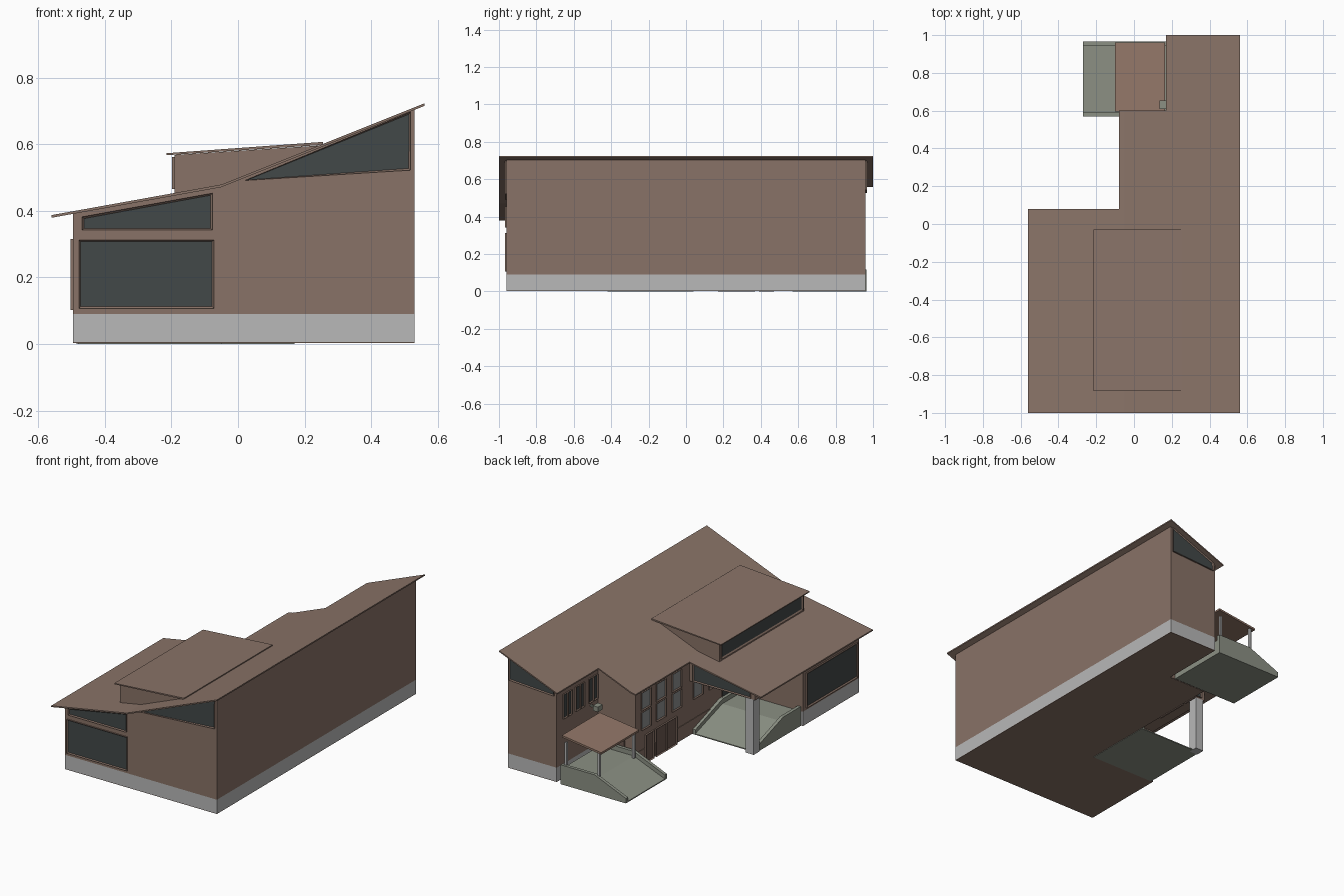
import bpy, bmesh
from mathutils import Vector

if "Cube" in bpy.data.objects:
    bpy.data.objects.remove(bpy.data.objects["Cube"])


def material(name, r, g, b):
    m = bpy.data.materials.new(name)
    m.diffuse_color = (r, g, b, 1)
    m.use_nodes = True
    m.node_tree.nodes["Principled BSDF"].inputs["Base Color"].default_value = m.diffuse_color
    return m


BROWN = material("wall brown", 0.25, 0.17, 0.135)
ROOF = material("roof brown", 0.255, 0.175, 0.14)
CANOPY = material("canopy brown", 0.29, 0.185, 0.14)
DOOR = material("door brown", 0.15, 0.10, 0.08)
GREY = material("base grey", 0.48, 0.48, 0.48)
RAMP = material("ramp grey", 0.26, 0.28, 0.23)
DARK = material("dark glass", 0.055, 0.065, 0.065)
PALE = material("pale glass", 0.27, 0.28, 0.28)


def prism(name, pts, lo, hi, axis, mat, pane=None, sign=1, border=0.01):
    """Extrude a 2D profile along x or y; optional inset pane on the outer end."""
    bm = bmesh.new()
    put = (lambda a, z, d: (a, d, z)) if axis == 'y' else (lambda a, z, d: (d, a, z))
    ends = [[bm.verts.new(put(a, z, d)) for a, z in pts] for d in (lo, hi)]
    n = len(pts)
    bm.faces.new(ends[0])
    bm.faces.new(ends[1])
    for i in range(n):
        j = (i + 1) % n
        bm.faces.new((ends[0][i], ends[0][j], ends[1][j], ends[1][i]))
    bmesh.ops.recalc_face_normals(bm, faces=bm.faces)
    if pane:
        out = Vector(put(0, 0, sign))
        bm.normal_update()
        f = [f for f in bm.faces if f.normal.dot(out) > 0.9]
        bmesh.ops.inset_individual(bm, faces=f, thickness=border, depth=-0.006)
        for face in f:
            face.material_index = 1
    me = bpy.data.meshes.new(name)
    bm.to_mesh(me)
    bm.free()
    me.materials.append(mat)
    if pane:
        me.materials.append(pane)
    ob = bpy.data.objects.new(name, me)
    bpy.context.collection.objects.link(ob)
    return ob


def rect(a0, a1, z0, z1):
    return [(a0, z0), (a1, z0), (a1, z1), (a0, z1)]


def box(name, x0, x1, y0, y1, z0, z1, mat):
    return prism(name, rect(x0, x1, z0, z1), y0, y1, 'y', mat)


def window(name, pts, pos, axis, sign, pane=DARK, border=0.008):
    return prism(name, pts, pos - sign * 0.002, pos + sign * 0.008, axis, BROWN, pane, sign, border)


# Roof height at x: shallow slope on the left, steeper on the right
def rz(x):
    return 0.479 + (x + 0.05) * (0.18 if x < -0.05 else 0.4)


def under_roof(x0, x1, z0, gap=0.004):
    xs = [x0] + ([-0.05] if x0 < -0.05 < x1 else []) + [x1]
    return [(x1, z0), (x0, z0)] + [(x, rz(x) - gap) for x in xs]


# Walls, stone base and floor, stepped back towards the rear
for name, x0, y0, y1 in (("front", -0.495, -0.96, -0.42),
                         ("middle", -0.05, -0.42, 0.56),
                         ("rear", 0.2, 0.56, 0.96)):
    prism(name + "_walls", under_roof(x0, 0.53, 0.09), y0, y1, 'y', BROWN)
    box(name + "_base", x0, 0.53, y0, y1, 0.006, 0.09, GREY)
    box(name + "_floor", x0, 0.53, y0, y1, 0.003, 0.006, BROWN)
box("middle_wall_skirt", -0.053, -0.049, -0.42, 0.56, 0.004, 0.09, BROWN)
box("rear_step_skirt", -0.05, 0.2, 0.559, 0.563, 0.004, 0.09, BROWN)

# Gable over the entrance porch, with its post
prism("porch_gable", under_roof(-0.495, -0.05, 0.335), -0.42, 0.04, 'y', BROWN)
box("porch_post", -0.485, -0.43, -0.015, 0.04, 0, 0.336, GREY)

# Main roof, three steps
for name, x0, y0, y1 in (("front", -0.56, -1, 0.08),
                         ("middle", -0.08, 0.08, 0.6),
                         ("rear", 0.17, 0.6, 1)):
    xs = [x0] + ([-0.05] if x0 < -0.05 else []) + [0.56]
    prof = [(x, rz(x)) for x in xs] + [(x, rz(x) - 0.008) for x in reversed(xs)]
    prism(name + "_roof", prof, y0, y1, 'y', ROOF)

# Dormer with its strip window
prism("dormer_walls", [(-0.19, 0.44), (-0.19, 0.568), (0.245, 0.596), (0.0, 0.485)],
      -0.865, -0.05, 'y', BROWN)
prism("dormer_roof", [(-0.215, 0.567), (-0.215, 0.573), (0.255, 0.607), (0.255, 0.598)],
      -0.885, -0.03, 'y', ROOF)
window("dormer_window", rect(-0.85, -0.065, 0.466, 0.562), -0.19, 'x', -1, border=0.013)

# Large windows on the front, left, rear and porch gable
slanted = [(-0.468, 0.342), (-0.077, 0.342), (-0.077, 0.453), (-0.468, 0.382)]
window("front_lower_window", rect(-0.478, -0.072, 0.107, 0.313), -0.96, 'y', -1)
window("front_upper_window", slanted, -0.96, 'y', -1)
window("front_gable_window", [(0.02, 0.491), (0.518, 0.522), (0.518, 0.697)], -0.96, 'y', -1)
window("porch_gable_window", slanted, 0.04, 'y', 1)
window("rear_gable_window", [(0.215, 0.525), (0.518, 0.542), (0.518, 0.697), (0.215, 0.576)],
       0.96, 'y', 1)
window("left_window", rect(-0.94, -0.45, 0.103, 0.315), -0.495, 'x', -1, border=0.012)

# Small windows on the recessed left walls
for i, y in enumerate((0.86, 0.74, 0.612)):
    window(f"rear_window_{i}", rect(y - 0.042, y + 0.042, 0.366, 0.514), 0.2, 'x', -1)
    box(f"rear_window_bar_{i}", 0.19, 0.2, y - 0.004, y + 0.004, 0.37, 0.51, BROWN)
for i, y in enumerate((0.46, 0.315, 0.165, -0.04, -0.19)):
    for row, z in enumerate((0.21, 0.33)):
        if y > 0 or row == 0:
            window(f"middle_window_{i}_{row}", rect(y - 0.045, y + 0.045, z, z + 0.11),
                   -0.05, 'x', -1, PALE)

# Doors
window("double_door", rect(0.17, 0.37, 0.0, 0.17), -0.053, 'x', -1, DOOR)
box("double_door_split", -0.062, -0.053, 0.267, 0.273, 0.004, 0.165, BROWN)
window("single_door", rect(0.39, 0.47, 0.0, 0.17), -0.053, 'x', -1, DOOR)
window("canopy_door", rect(0.02, 0.12, 0.09, 0.25), 0.56, 'y', 1, DOOR)
window("porch_door", rect(-0.38, -0.27, 0.09, 0.27), -0.05, 'x', -1, DARK)


# Ramps: level landing, slope and a kerb on each side
def ramp(name, axis, back, bend, foot, side0, side1):
    prism(name + "_floor", [(back, 0), (back, 0.09), (bend, 0.09), (foot, 0.006), (foot, 0)],
          side0, side1, axis, RAMP)
    kerb = [(back, 0), (back, 0.118), (bend, 0.118), (foot, 0.03), (foot, 0)]
    for i, s in enumerate((side0, side1 - 0.02)):
        prism(f"{name}_kerb_{i}", kerb, s, s + 0.02, axis, RAMP)


ramp("rear_ramp", 'y', 0.17, -0.06, -0.27, 0.57, 0.965)
ramp("porch_ramp", 'x', -0.42, -0.25, 0.01, -0.48, -0.05)

# Canopy over the rear landing, with posts and a wall lamp
prism("canopy_roof", [(-0.1, 0.25), (0.165, 0.285), (0.165, 0.297), (-0.1, 0.262)],
      0.595, 0.96, 'y', CANOPY)
for i, (x, y) in enumerate(((-0.075, 0.945), (-0.075, 0.61), (0.145, 0.945))):
    box(f"canopy_post_{i}", x - 0.007, x + 0.007, y - 0.007, y + 0.007, 0.09, 0.256, GREY)
box("wall_lamp", 0.135, 0.17, 0.61, 0.655, 0.33, 0.36, RAMP)
box("wall_lamp_arm", 0.165, 0.2, 0.627, 0.637, 0.34, 0.35, RAMP)
